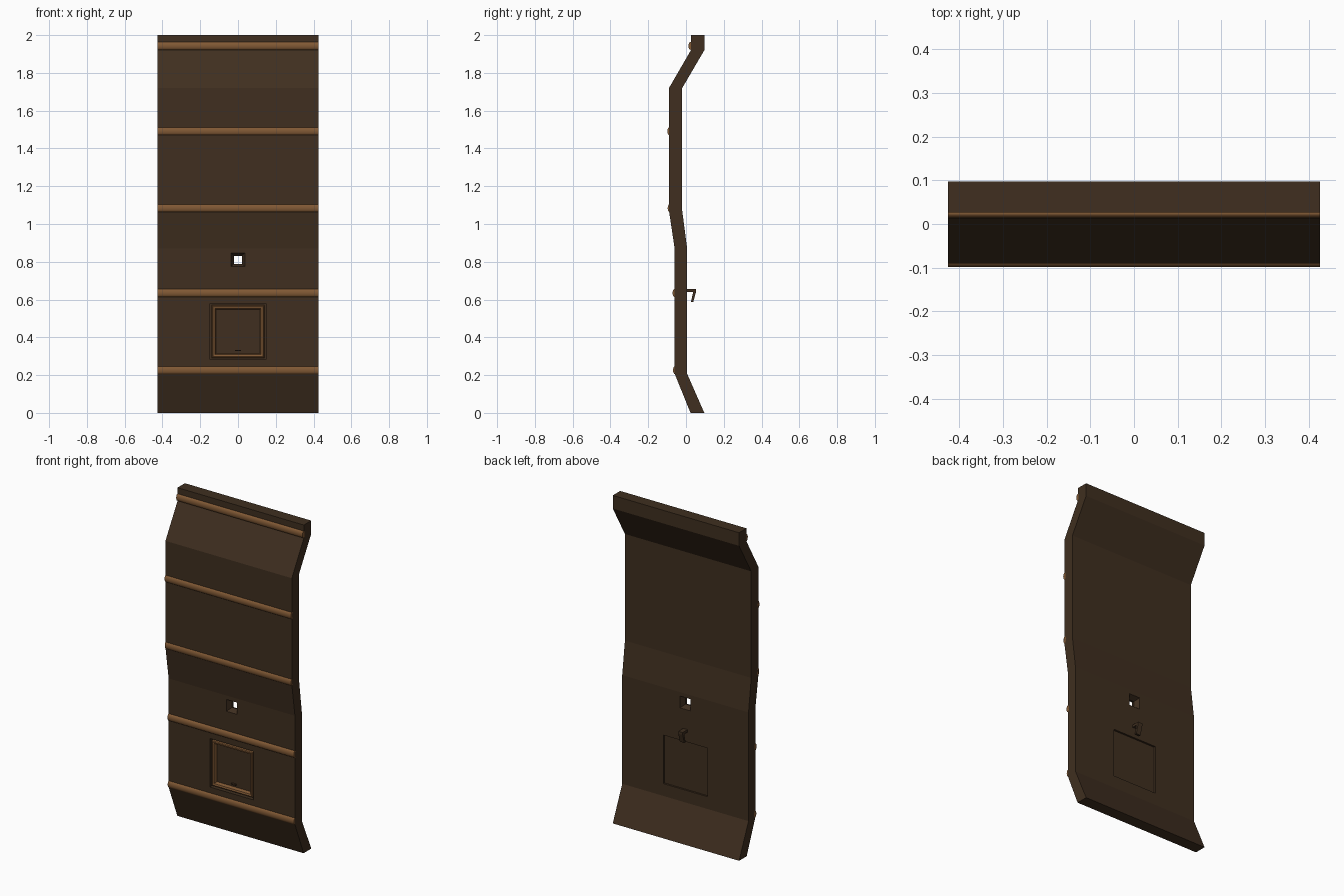
import bpy, bmesh, math

if "Cube" in bpy.data.objects:
    bpy.data.objects.remove(bpy.data.objects["Cube"])


def material(name, rgb):
    m = bpy.data.materials.new(name)
    m.diffuse_color = (*rgb, 1)
    m.use_nodes = True
    m.node_tree.nodes["Principled BSDF"].inputs["Base Color"].default_value = m.diffuse_color
    return m


DARK = material("dark_wood", (0.05, 0.028, 0.014))
TRIM = material("copper_trim", (0.22, 0.10, 0.035))


def finish(name, bm, mat):
    bmesh.ops.recalc_face_normals(bm, faces=bm.faces)
    me = bpy.data.meshes.new(name)
    bm.to_mesh(me)
    bm.free()
    me.materials.append(mat)
    ob = bpy.data.objects.new(name, me)
    bpy.context.collection.objects.link(ob)
    return ob


def extrude_x(name, pts, half, mat):
    """Extrude a (y, z) outline across x, symmetric about zero."""
    bm = bmesh.new()
    a, b = [[bm.verts.new((x, y, z)) for y, z in pts] for x in (-half, half)]
    bm.faces.new(a)
    bm.faces.new(b)
    for i in range(len(pts)):
        j = (i + 1) % len(pts)
        bm.faces.new((a[i], a[j], b[j], b[i]))
    return finish(name, bm, mat)


def square_loft(name, rings, cz, mat, closed=False):
    """Loft square rings given as (y, half size), centred on height cz."""
    bm = bmesh.new()
    loops = [[bm.verts.new((sx * h, y, cz + sz * h))
              for sx, sz in ((-1, -1), (1, -1), (1, 1), (-1, 1))] for y, h in rings]
    pairs = list(zip(loops, loops[1:]))
    if closed:
        pairs.append((loops[-1], loops[0]))
    else:
        bm.faces.new(loops[0])
        bm.faces.new(loops[-1])
    for a, b in pairs:
        for i in range(4):
            j = (i + 1) % 4
            bm.faces.new((a[i], a[j], b[j], b[i]))
    return finish(name, bm, mat)


def cut(target, cutter):
    mod = target.modifiers.new("cut", 'BOOLEAN')
    mod.operation = 'DIFFERENCE'
    mod.solver = 'EXACT'
    mod.object = cutter
    bpy.context.view_layer.objects.active = target
    bpy.ops.object.modifier_apply(modifier=mod.name)
    bpy.data.objects.remove(cutter)


HALF = 0.426

# Folded wall plate: front line going up, back line going down
front = [(0.024, 0), (-0.06, 0.207), (-0.06, 0.87), (-0.09, 1.07),
         (-0.09, 1.72), (0.026, 1.92), (0.026, 2)]
back = [(0.097, 2), (0.097, 1.92), (-0.02, 1.72), (-0.02, 1.07),
        (0.006, 0.87), (0.006, 0.207), (0.097, 0)]
plate = extrude_x("wall_plate", front + back, HALF, DARK)

# Flared peephole and hatch opening
cut(plate, square_loft("hole_cutter", [(-0.08, 0.045), (-0.027, 0.021), (0.026, 0.045)], 0.81, DARK))
cut(plate, square_loft("hatch_cutter", [(-0.1, 0.148), (0.05, 0.148)], 0.43, DARK))

# Rounded horizontal trims
for i, (y, z) in enumerate([(0.024, 1.943), (-0.088, 1.491), (-0.086, 1.084),
                            (-0.06, 0.635), (-0.058, 0.226)]):
    pts = [(y + 0.011 * math.cos(k * math.tau / 16), z + 0.021 * math.sin(k * math.tau / 16))
           for k in range(16)]
    bar = extrude_x(f"trim_bar_{i + 1}", pts, HALF, TRIM)
    for p in bar.data.polygons:
        p.use_smooth = len(p.vertices) == 4

# Hatch door with raised frame and small pull
square_loft("hatch_door", [(-0.035, 0.148), (-0.005, 0.148)], 0.43, DARK)
square_loft("hatch_frame", [(-0.034, 0.14), (-0.055, 0.137), (-0.058, 0.132),
                            (-0.055, 0.122), (-0.034, 0.116)], 0.43, TRIM, closed=True)
extrude_x("hatch_pull", [(-0.034, 0.327), (-0.046, 0.327), (-0.046, 0.334), (-0.034, 0.334)], 0.016, DARK)

# Hook on the back above the hatch
extrude_x("back_hook", [(0.0, 0.655), (0.053, 0.655), (0.053, 0.64), (0.038, 0.586),
                        (0.026, 0.586), (0.038, 0.64), (0.0, 0.64)], 0.015, DARK)
